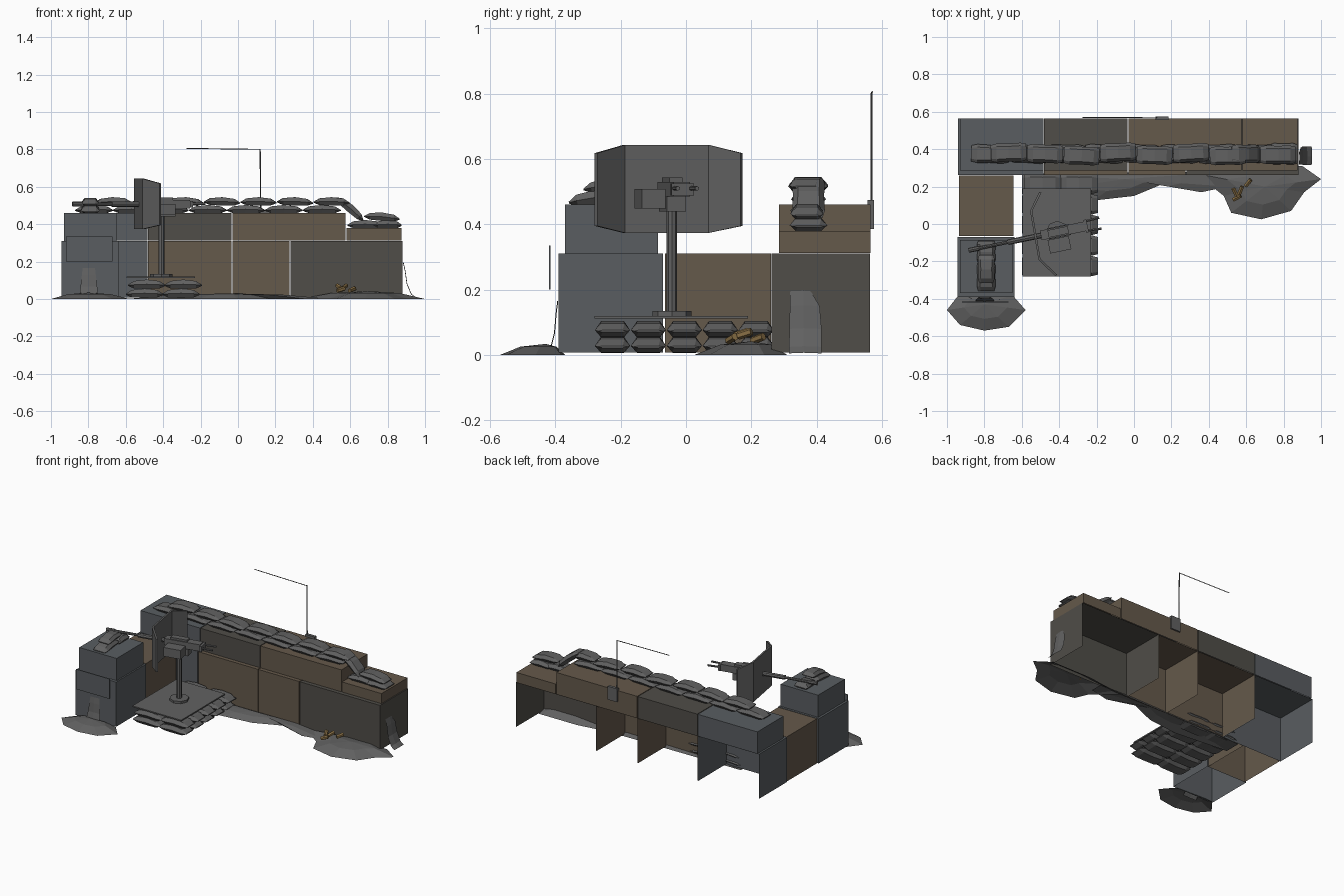
import bpy, bmesh, math, random
from mathutils import Vector, Matrix

if "Cube" in bpy.data.objects:
    bpy.data.objects.remove(bpy.data.objects["Cube"])
random.seed(4)

def material(name, rgb):
    m = bpy.data.materials.new(name)
    m.diffuse_color = (*rgb, 1)
    m.use_nodes = True
    m.node_tree.nodes["Principled BSDF"].inputs["Base Color"].default_value = m.diffuse_color
    return m

BROWN = material("brown_earth_fabric", (0.13, 0.10, 0.07))
DARK = material("dark_fabric", (0.08, 0.075, 0.065))
SLATE = material("slate_fabric", (0.10, 0.11, 0.12))
GREY = material("dull_grey", (0.12, 0.12, 0.12))
BRASS = material("dull_brass", (0.25, 0.16, 0.06))

def make(name, bm, mat, matrix=None):
    me = bpy.data.meshes.new(name)
    if matrix:
        bm.transform(matrix)
    bm.to_mesh(me)
    bm.free()
    me.materials.append(mat)
    ob = bpy.data.objects.new(name, me)
    bpy.context.collection.objects.link(ob)
    return ob

def box(name, x, y, z, mat, skip=(), matrix=None):
    """Box from ranges; skip lists the outward directions left open."""
    bm = bmesh.new()
    bmesh.ops.create_cube(bm, size=1)
    bm.normal_update()
    gone = [f for f in bm.faces if any(f.normal.dot(Vector(s)) > 0.9 for s in skip)]
    bmesh.ops.delete(bm, geom=gone, context='FACES')
    for v in bm.verts:
        v.co = [(r[0] + r[1]) / 2 + c * (r[1] - r[0]) for r, c in zip((x, y, z), v.co)]
    return make(name, bm, mat, matrix)

def rod(name, p, q, r, mat, n=8, matrix=None):
    p, q = Vector(p), Vector(q)
    d = q - p
    bm = bmesh.new()
    bmesh.ops.create_cone(bm, cap_ends=True, segments=n, radius1=r, radius2=r, depth=d.length)
    bm.transform(Matrix.Translation((p + q) / 2) @ d.to_track_quat('Z', 'Y').to_matrix().to_4x4())
    return make(name, bm, mat, matrix)

def bag(name, loc, length=0.2, width=0.1, height=0.045, yaw=0, pitch=0, sag=0.006):
    """Low-poly sandbag: hexagonal rings with pinched ends."""
    bm = bmesh.new()
    rings = []
    for t, w, h in ((-.5, .85, .12), (-.34, 1, .8), (0, .95, 1), (.34, 1, .8), (.5, .85, .12)):
        rings.append([bm.verts.new((t * length, a * w * width / 2,
                                    b * h * height / 2 - sag * 4 * t * t))
                      for a, b in ((-1, 0), (-.68, -1), (.68, -1), (1, 0), (.68, 1), (-.68, 1))])
    for a, b in zip(rings, rings[1:]):
        for i in range(6):
            bm.faces.new((a[i], a[(i + 1) % 6], b[(i + 1) % 6], b[i]))
    bm.faces.new(rings[0])
    bm.faces.new(rings[-1])
    bmesh.ops.recalc_face_normals(bm, faces=bm.faces)
    return make(name, bm, GREY, Matrix.Translation(loc) @ Matrix.Rotation(yaw, 4, 'Z')
                @ Matrix.Rotation(pitch, 4, 'Y'))

def mound(name, outline, peak, h):
    """Dirt heap: outline on the ground, raised inner ring, peak."""
    bm = bmesh.new()
    c = Vector(peak)
    outer = [bm.verts.new((x, y, 0)) for x, y in outline]
    inner = [bm.verts.new((*(c.lerp(Vector(p), 0.55)), h * 0.75)) for p in outline]
    top = bm.verts.new((*c, h))
    for i in range(len(outline)):
        j = (i + 1) % len(outline)
        bm.faces.new((outer[i], outer[j], inner[j], inner[i]))
        bm.faces.new((inner[i], inner[j], top))
    bmesh.ops.recalc_face_normals(bm, faces=bm.faces)
    return make(name, bm, GREY)

def sheet(name, rows, mat):
    bm = bmesh.new()
    vs = [[bm.verts.new(p) for p in row] for row in rows]
    for a, b in zip(vs, vs[1:]):
        for i in range(len(a) - 1):
            bm.faces.new((a[i], a[i + 1], b[i + 1], b[i]))
    return make(name, bm, mat)

# Back wall: lower units open at back and bottom, upper units on top
BACK, FRONT, DOWN = (0, 1, 0), (0, -1, 0), (0, 0, -1)
lower = [(-.94, -.485, SLATE), (-.48, -.035, BROWN), (-.03, .275, BROWN), (.28, .88, DARK)]
for i, (a, b, m) in enumerate(lower):
    box(f"lower_barrier_{i}", (a, b), (.262, .563), (.008, .31), m, (BACK, DOWN))
upper = [(-.93, -.485, .46, SLATE), (-.48, -.035, .46, DARK), (-.03, .575, .46, BROWN), (.58, .875, .38, BROWN)]
for i, (a, b, h, m) in enumerate(upper):
    box(f"upper_barrier_{i}", (a, b), (.285, .565), (.312, h), m, (DOWN,))

# Left wing
box("wing_barrier_rear", (-.935, -.645), (-.065, .26), (.008, .31), BROWN, (DOWN, BACK))
box("wing_barrier_front", (-.945, -.64), (-.39, -.07), (.008, .31), SLATE, (DOWN,))
box("wing_barrier_top", (-.93, -.65), (-.37, -.085), (.31, .46), SLATE, (DOWN,))
box("sign_panel", (-.92, -.67), (-.42, -.414), (.2, .335), SLATE)

# Loose fabric flaps hanging on the front and right ends
flap = [(.002, .195), (.012, .15), (.022, .08), (.045, .025), (.07, .005)]
sheet("right_flap", [[(.88 + d, .315 + z * .02, z), (.883 + d, .36, z + .002),
                      (.88 + d, .415 - max(0, z - .14) * .6, z)] for d, z in flap], GREY)
sheet("front_flap", [[(-.85 + z * .1, -.39 - d * .5, z * .85), (-.80, -.393 - d * .5, z * .85),
                      (-.745 - z * .1, -.39 - d * .5, z * .85)] for d, z in flap], GREY)

# Dirt heaps
mound("front_dirt", [(-1, -.46), (-.93, -.54), (-.8, -.57), (-.67, -.55), (-.58, -.46),
                     (-.65, -.38), (-.93, -.37)], (-.8, -.43), .034)
mound("middle_dirt", [(-.6, .27), (-.6, .16), (-.22, .125), (0, .15), (.18, .225), (.36, .17),
                      (.5, .2), (.5, .28)], (-.05, .24), .03)
mound("right_dirt", [(.33, .27), (.48, .15), (.52, .06), (.68, .025), (.84, .07), (.91, .17),
                     (1, .24), (.9, .31), (.6, .31)], (.7, .2), .042)

# Spent shell cases on the dirt
for i, (x, y, a) in enumerate([(.55, .14, .5), (.57, .18, 1.2), (.61, .22, .9), (.54, .17, 2.0)]):
    d = Vector((math.cos(a), math.sin(a), .3)) * .022
    c = Vector((x, y, .05 + i % 2 * .015))
    rod(f"shell_case_{i}", c - d, c + d, .012, BRASS, 6)

# Sandbags on the wall top
for i in range(7):
    bag(f"wall_bag_low_{i}", (-.77 + .203 * i, .375, .48), yaw=random.uniform(-.06, .06))
for i in range(7):
    bag(f"wall_bag_high_{i}", (-.67 + .195 * i, .375 + random.uniform(-.012, .012), .522), .19,
        yaw=random.uniform(-.08, .08), pitch=random.uniform(-.05, .05))
bag("slope_bag", (.60, .375, .485), .19, pitch=.7)
bag("step_bag_0", (.68, .375, .4), .19)
bag("step_bag_1", (.80, .375, .4), .15, .115)
bag("step_bag_2", (.77, .37, .44), .19, pitch=.08)

# Sandbags on the wing
bag("wing_bag_0", (-.79, -.28, .482), .16, .1, yaw=math.pi / 2, pitch=-.12)
bag("wing_bag_1", (-.79, -.15, .48), .12, .1, yaw=math.pi / 2)
bag("wing_bag_2", (-.79, -.24, .52), .15, .09, .04, yaw=math.pi / 2, pitch=-.1)

# Gun platform on two layers of sandbags
for k in range(2):
    for j in range(5):
        for i in range(2):
            bag(f"platform_bag_{k}_{j}_{i}", (-.5 + i * .195 + k * .012, -.225 + j * .11, .031 + k * .048),
                .2, .108, .05)
box("platform", (-.595, -.23), (-.28, .19), (.112, .12), GREY)

# Gun pedestal
PX, PY = -.41, -.043
rod("pedestal_base", (PX, PY, .12), (PX, PY, .135), .06, GREY)
rod("pedestal_pole", (PX, PY, .13), (PX, PY, .45), .016, GREY)

# Gun, built along local x then turned to aim left
G = Matrix.Translation((PX, PY, 0)) @ Matrix.Rotation(.204, 4, 'Z')
box("cradle", (-.05, .07), (-.03, .03), (.44, .485), GREY, matrix=G)
box("receiver", (-.09, .15), (-.026, .026), (.485, .53), GREY, matrix=G)
box("feed_cover", (-.05, .06), (-.02, .02), (.53, .543), GREY, matrix=G)
box("ammo_box", (-.06, .055), (-.105, -.032), (.448, .508), GREY, matrix=G)
box("rear_plate", (.15, .165), (-.035, .035), (.488, .525), GREY, matrix=G)
for s in (-1, 1):
    rod("grip", (.165, s * .026, .51), (.235, s * .03, .51), .007, GREY, 6, G)
rod("barrel_jacket", (-.09, 0, .507), (-.27, 0, .507), .015, GREY, 8, G)
rod("barrel", (-.25, 0, .507), (-.48, 0, .507), .009, GREY, 8, G)
rod("muzzle", (-.43, 0, .507), (-.485, 0, .507), .013, GREY, 8, G)

# Bent gun shield
shield = sheet("gun_shield", [[(-.50, .17, .395), (-.55, .07, .374), (-.505, -.19, .374), (-.415, -.275, .395)],
                              [(-.50, .17, .618), (-.55, .07, .643), (-.505, -.19, .643), (-.415, -.275, .618)]], GREY)
mod = shield.modifiers.new("thickness", 'SOLIDIFY')
mod.thickness = .012
mod.offset = 0

# Antenna with bent-over whip and its mounting box
box("antenna_box", (.115, .185), (.555, .575), (.385, .475), GREY)
rod("antenna_mast", (.122, .568, .42), (.118, .568, .802), .0035, GREY, 5)
rod("antenna_whip", (.118, .568, .8), (-.275, .57, .805), .0025, GREY, 5)
